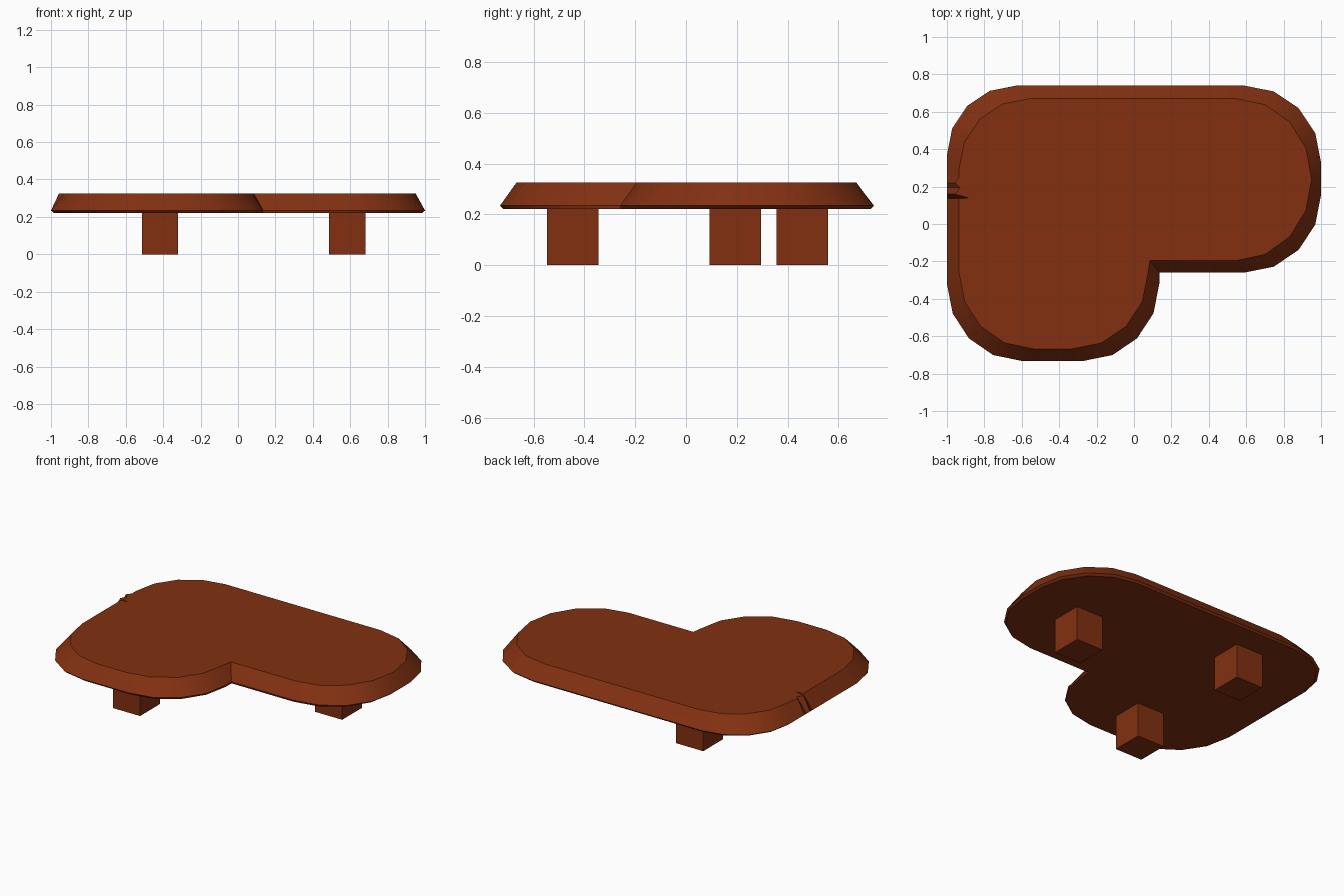
import bpy, bmesh, math

if "Cube" in bpy.data.objects:
    bpy.data.objects.remove(bpy.data.objects["Cube"])

wood = bpy.data.materials.new("reddish brown wood")
wood.diffuse_color = (0.223, 0.030, 0.0056, 1)
wood.use_nodes = True
wood.node_tree.nodes["Principled BSDF"].inputs["Base Color"].default_value = wood.diffuse_color


def arc(cx, cy, rx, ry, start, end, n=4):
    """Points of a faceted elliptical corner."""
    pts = []
    for i in range(n + 1):
        a = math.radians(start + (end - start) * i / n)
        pts.append((cx + rx * math.cos(a), cy + ry * math.sin(a)))
    return pts


def outline(tl, tr, br, inner, lr, ll, edge):
    """L-shaped outline, clockwise from the back left corner."""
    return (arc(*tl, 180, 90) + arc(*tr, 90, 0) + arc(*br, 0, -90) + [inner]
            + arc(*lr, 0, -90) + arc(*ll, -90, -180) + edge)


def make_object(name, bm):
    bmesh.ops.recalc_face_normals(bm, faces=bm.faces)
    mesh = bpy.data.meshes.new(name)
    bm.to_mesh(mesh)
    bm.free()
    mesh.materials.append(wood)
    obj = bpy.data.objects.new(name, mesh)
    bpy.context.collection.objects.link(obj)
    return obj


# Table top: widest rim and smaller upper face, with small chips on the left edge
chip_y = [0.135, 0.14, 0.16, 0.195, 0.22, 0.25]
chip_x = [-0.935, -0.885, -0.955, -0.93, -0.957, -0.935]
rim = outline((-0.63, 0.37, 0.37, 0.37), (0.59, 0.33, 0.41, 0.41),
              (0.59, 0.155, 0.41, 0.415), (0.135, -0.26),
              (-0.27, -0.32, 0.405, 0.412), (-0.60, -0.32, 0.40, 0.412),
              [(-1.0, y) for y in chip_y])
upper = outline((-0.56, 0.295, 0.375, 0.375), (0.55, 0.24, 0.40, 0.43),
                (0.55, 0.24, 0.40, 0.435), (0.085, -0.195),
                (-0.33, -0.26, 0.405, 0.407), (-0.54, -0.26, 0.395, 0.407),
                list(zip(chip_x, chip_y)))
lower = [(x * 0.985, y * 0.985) for x, y in rim]

bm = bmesh.new()
rings = [[bm.verts.new((x, y, z)) for x, y in pts]
         for pts, z in ((lower, 0.222), (rim, 0.234), (upper, 0.325))]
count = len(rim)
for a, b in zip(rings, rings[1:]):
    for i in range(count):
        j = (i + 1) % count
        bm.faces.new((a[i], a[j], b[j], b[i]))
bm.faces.new(rings[0])
bm.faces.new(rings[-1])
bmesh.ops.remove_doubles(bm, verts=bm.verts, dist=0.0005)
top = make_object("table_top", bm)
bpy.context.view_layer.objects.active = top
top.select_set(True)
bpy.ops.object.shade_smooth_by_angle(angle=math.radians(30))

# Three square legs
for name, x, y in (("back_left_leg", -0.417, 0.457),
                   ("front_left_leg", -0.417, -0.445),
                   ("right_leg", 0.585, 0.193)):
    bm = bmesh.new()
    bmesh.ops.create_cube(bm, size=1)
    for v in bm.verts:
        v.co = (x + v.co.x * 0.195, y + v.co.y * 0.203, (v.co.z + 0.5) * 0.223)
    make_object(name, bm)
